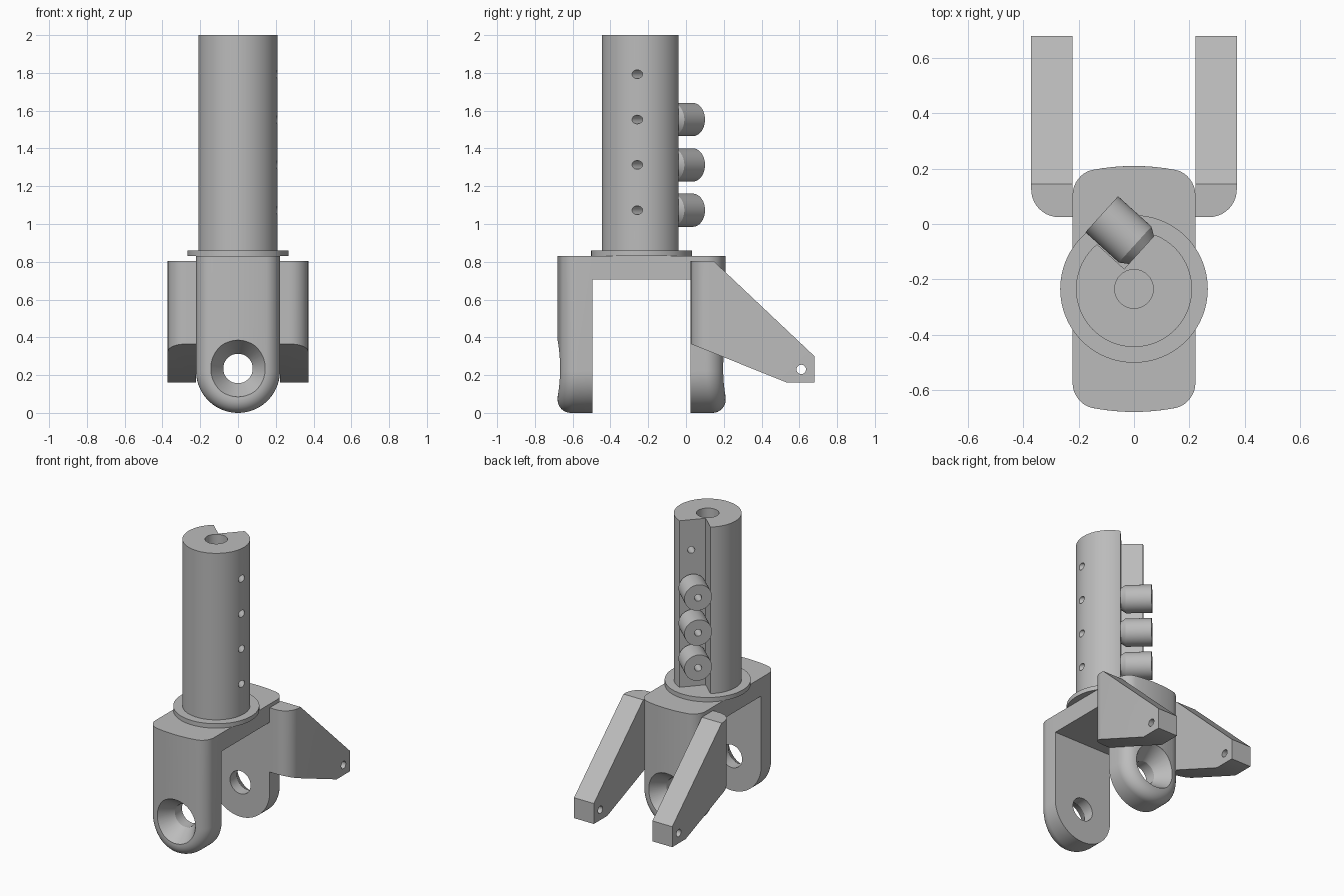
import bpy, bmesh, math
from mathutils import Matrix, Vector

cube = bpy.data.objects.get("Cube")
if cube:
    bpy.data.objects.remove(cube, do_unlink=True)

grey = bpy.data.materials.new("plain_grey")
grey.use_nodes = True
COLOUR = (0.5, 0.5, 0.5, 1)
grey.diffuse_color = COLOUR
grey.node_tree.nodes["Principled BSDF"].inputs["Base Color"].default_value = COLOUR

CY = -0.235                                   # y of the post axis
TURN = math.atan2(0.67, -0.74)                # heading of the pegs
D = Vector((math.cos(TURN), math.sin(TURN), 0))
E = Vector((math.sin(TURN), -math.cos(TURN), 0))
PEG_SIDE = 0.122                              # sideways offset of the pegs
HOLES = [1.073 + 0.24 * i for i in range(4)]


def finish(name, bm):
    bmesh.ops.remove_doubles(bm, verts=bm.verts, dist=1e-5)
    bmesh.ops.recalc_face_normals(bm, faces=bm.faces)
    mesh = bpy.data.meshes.new(name)
    bm.to_mesh(mesh)
    bm.free()
    mesh.materials.append(grey)
    obj = bpy.data.objects.new(name, mesh)
    bpy.context.collection.objects.link(obj)
    return obj


def smooth(obj):
    obj.data.shade_smooth()
    obj.data.set_sharp_from_angle(angle=math.radians(30))


def lathe(name, profile, base, axis, sides=64):
    """Closed solid from (radius, distance) points turned about an axis."""
    bm = bmesh.new()
    rot = Vector((0, 0, 1)).rotation_difference(Vector(axis)).to_matrix()
    rings = []
    for r, h in profile:
        angles = [2 * math.pi * i / sides for i in range(sides)]
        rings.append([bm.verts.new(Vector(base) + rot @ Vector((r * math.cos(a), r * math.sin(a), h)))
                      for a in angles])
    for a, b in zip(rings, rings[1:]):
        for i in range(sides):
            j = (i + 1) % sides
            bm.faces.new((a[i], a[j], b[j], b[i]))
    bm.faces.new(rings[0])
    bm.faces.new(rings[-1])
    return finish(name, bm)


def box(name, low, high, matrix=Matrix()):
    low, high = Vector(low), Vector(high)
    bm = bmesh.new()
    bmesh.ops.create_cube(bm, size=1)
    for v in bm.verts:
        v.co = matrix @ Vector([(l + h) / 2 + c * (h - l) for l, h, c in zip(low, high, v.co)])
    return finish(name, bm)


def cut(obj, cutters):
    """Subtract the cutters, bake the result and remove them."""
    for c in cutters:
        c.hide_render = True
        mod = obj.modifiers.new("cut", 'BOOLEAN')
        mod.operation, mod.solver, mod.object = 'DIFFERENCE', 'EXACT', c
    bpy.context.view_layer.update()
    mesh = bpy.data.meshes.new_from_object(obj.evaluated_get(bpy.context.evaluated_depsgraph_get()))
    obj.modifiers.clear()
    obj.data = mesh
    for c in cutters:
        bpy.data.objects.remove(c, do_unlink=True)


def drill(z):
    base = Vector((0, CY, z)) + E * PEG_SIDE - D * 0.4
    return lathe("drill", [(0.023, 0), (0.023, 0.9)], base, D, 24)


# post with bore, one-sided groove and cross holes
post = lathe("post", [(0.21, 0.85), (0.21, 2)], (0, CY, 0), (0, 0, 1), 96)
bore = lathe("bore", [(0.07, 0.87), (0.07, 2.1)], (0, CY, 0), (0, 0, 1))
groove = box("groove", (0.075, -0.4, 0.86), (0.4, -0.03, 2.1),
             Matrix.Translation((0, CY, 0)) @ Matrix.Rotation(TURN, 4, 'Z'))
cut(post, [bore, groove] + [drill(z) for z in HOLES])
smooth(post)

# flange under the post
flange = lathe("flange", [(0.267, 0.83), (0.267, 0.86)], (0, CY, 0), (0, 0, 1), 96)
smooth(flange)

# three pegs seated in the groove
for n, z in enumerate(HOLES[:3]):
    peg = lathe(f"peg_{n + 1}", [(0.068, 0.075), (0.088, 0.105), (0.088, 0.268)],
                Vector((0, CY, z)) + E * PEG_SIDE, D, 48)
    cut(peg, [drill(z)])
    smooth(peg)

# fork legs: rounded foot, filleted and slightly bowed outer face
HALF, TOP, DEPTH, FILLET, BOW, HOLE_Z = 0.222, 0.83, 0.445, 0.07, 0.78, 0.235
INNER = 0.26


def leg(name, sign):
    bm = bmesh.new()

    def vert(x, out, z, bowed=True):
        return bm.verts.new((x, CY + sign * (out - (x * x / (2 * BOW) if bowed else 0)), z))

    steps, cols = 24, 12
    outline = [(1, TOP)] + [(math.cos(math.pi / 2 * j / steps), -math.sin(math.pi / 2 * j / steps))
                            for j in range(steps + 1)]

    def row(j, inset):
        w = HALF - inset
        c, s = outline[j]
        return (w, TOP) if j == 0 else (w * c, HALF + w * s)

    levels = [(0, INNER, False)]
    for k in range(9):
        t = math.pi / 2 * k / 8
        levels.append((FILLET * (1 - math.cos(t)), DEPTH - FILLET * (1 - math.sin(t)), True))
    size = len(outline)
    sides = {}
    for s in (-1, 1):
        grid = []
        for inset, out, bowed in levels:
            pts = [row(j, inset) for j in range(size)]
            grid.append([vert(s * x, out, z, bowed) for x, z in pts])
        for a, b in zip(grid, grid[1:]):
            for j in range(size - 1):
                bm.faces.new((a[j], a[j + 1], b[j + 1], b[j]))
        sides[s] = grid
    # bowed outer face
    cap = []
    for j in range(size - 1):
        w, z = row(j, FILLET)
        mid = [vert(w * (2 * i / cols - 1), DEPTH, z) for i in range(1, cols)]
        cap.append([sides[-1][-1][j]] + mid + [sides[1][-1][j]])
    for a, b in zip(cap, cap[1:]):
        for i in range(cols):
            bm.faces.new((a[i], a[i + 1], b[i + 1], b[i]))
    bm.faces.new(cap[-1] + [sides[1][-1][-1], sides[-1][-1][-1]])
    # flat inner face and top
    bm.faces.new(sides[-1][0] + sides[1][0][::-1])
    bm.faces.new([g[0] for g in sides[-1]] + cap[0][1:-1] + [g[0] for g in sides[1]][::-1])
    obj = finish(name, bm)
    # countersunk pivot hole
    sink = lathe("sink", [(0.078, 0.2), (0.078, 0.335), (0.15, 0.44), (0.15, 0.6)],
                 (0, CY, HOLE_Z), (0, sign, 0))
    cut(obj, [sink])
    smooth(obj)


leg("front_leg", -1)
leg("back_leg", 1)
box("fork_bridge", (-HALF, CY - INNER, 0.705), (HALF, CY + INNER, TOP))

# side arms with a rounded outer front edge and an end hole
ARM = [(0.025, 0.805), (0.145, 0.805), (0.68, 0.3), (0.68, 0.16), (0.535, 0.16), (0.025, 0.365)]
for name, s in (("left_arm", 1), ("right_arm", -1)):
    bm = bmesh.new()
    a, b = [[bm.verts.new((s * x, y, z)) for y, z in ARM] for x in (0.222, 0.372)]
    bm.faces.new(a)
    bm.faces.new(b)
    for i in range(len(ARM)):
        bm.faces.new((a[i - 1], a[i], b[i], b[i - 1]))
    edge = bm.edges.get((b[0], b[-1]))
    bmesh.ops.bevel(bm, geom=[edge], offset=0.1, segments=10, profile=0.5, affect='EDGES')
    arm = finish(name, bm)
    cut(arm, [lathe("pin", [(0.025, -0.5), (0.025, 0.5)], (0, 0.61, 0.23), (1, 0, 0), 24)])
    smooth(arm)
